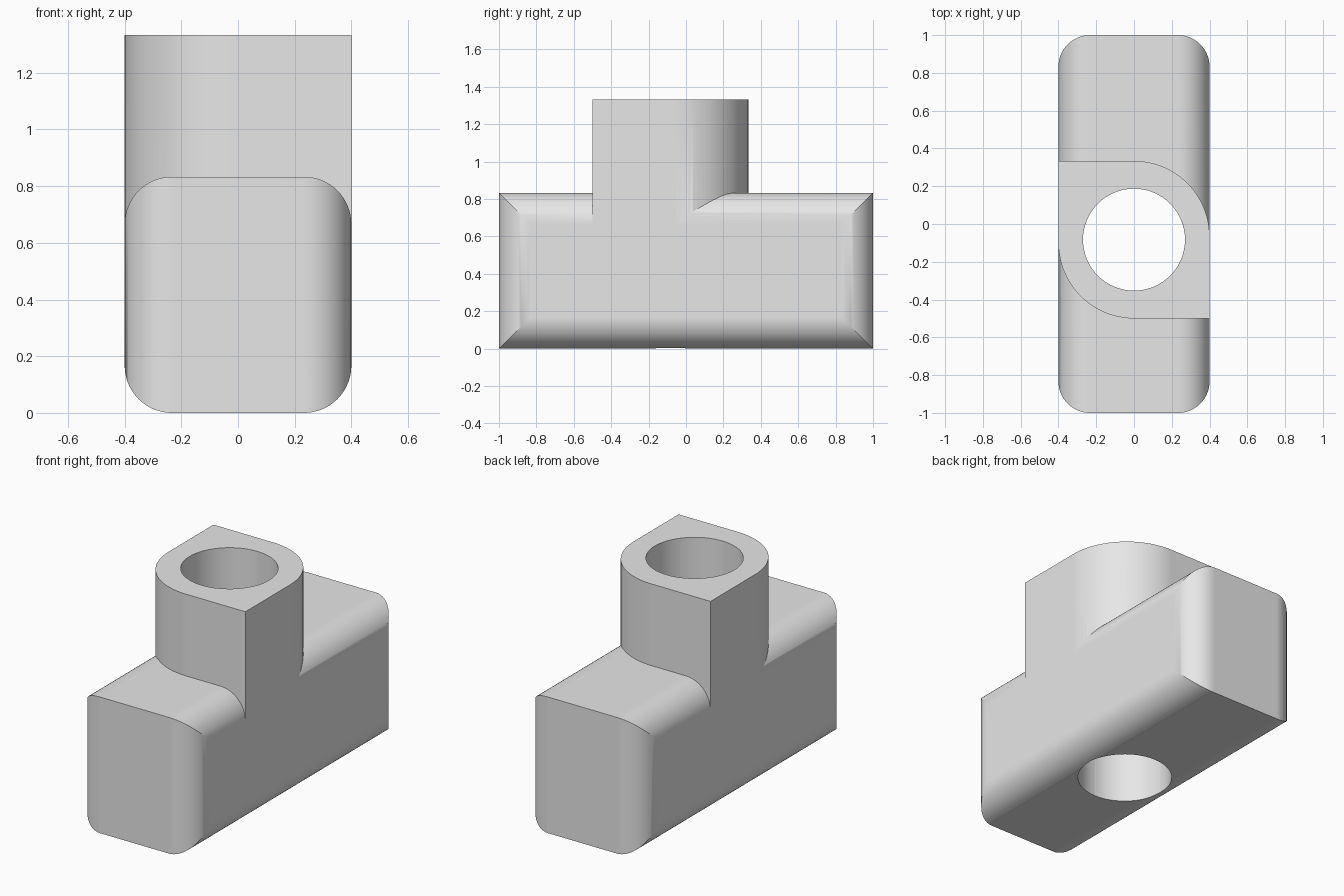
import bpy, bmesh, math
from mathutils import Matrix, Vector

default = bpy.data.objects.get("Cube")
if default:
    bpy.data.objects.remove(default, do_unlink=True)

HALF_W, HALF_L = 0.4, 1.0
BODY_H, TOP = 0.833, 1.333
EDGE_R, BOSS_R, HOLE_R = 0.167, 0.4, 0.27
BOSS_Y, BOSS_HALF = -0.083, 0.417
IDENTITY = Matrix.Identity(4)

grey = bpy.data.materials.new("light grey")
grey.use_nodes = True
color = (0.8, 0.8, 0.8, 1.0)
grey.diffuse_color = color
grey.node_tree.nodes["Principled BSDF"].inputs["Base Color"].default_value = color


def rounded_rect(half_x, half_y, radii, steps=16):
    """Outline counterclockwise from the +x +y corner, one radius per corner."""
    points = []
    for i, (sx, sy) in enumerate([(1, 1), (-1, 1), (-1, -1), (1, -1)]):
        r = radii[i]
        cx, cy = sx * (half_x - r), sy * (half_y - r)
        if r == 0:
            points.append((cx, cy))
            continue
        for k in range(steps + 1):
            a = math.pi / 2 * (i + k / steps)
            points.append((cx + r * math.cos(a), cy + r * math.sin(a)))
    return points


def prism(name, outline, low, high, matrix=IDENTITY):
    """Extrude an outline along its local z axis."""
    bm = bmesh.new()
    base = bm.faces.new([bm.verts.new((x, y, low)) for x, y in outline])
    result = bmesh.ops.extrude_face_region(bm, geom=[base])
    moved = [v for v in result["geom"] if isinstance(v, bmesh.types.BMVert)]
    bmesh.ops.translate(bm, verts=moved, vec=Vector((0, 0, high - low)))
    if base.is_valid and base.normal.z == 0:
        base.normal_update()
    bmesh.ops.transform(bm, matrix=matrix, verts=bm.verts)
    bmesh.ops.recalc_face_normals(bm, faces=bm.faces)
    mesh = bpy.data.meshes.new(name)
    bm.to_mesh(mesh)
    bm.free()
    mesh.materials.append(grey)
    obj = bpy.data.objects.new(name, mesh)
    bpy.context.collection.objects.link(obj)
    return obj


def activate(obj):
    bpy.ops.object.select_all(action="DESELECT")
    obj.select_set(True)
    bpy.context.view_layer.objects.active = obj


def combine(obj, other, operation):
    """Apply a boolean and discard the helper."""
    activate(obj)
    mod = obj.modifiers.new(operation, "BOOLEAN")
    mod.operation, mod.object, mod.solver = operation, other, "EXACT"
    bpy.ops.object.modifier_apply(modifier=mod.name)
    bpy.data.objects.remove(other, do_unlink=True)


# Long body: a rounded section along y, trimmed by a rounded plan outline
lay_down = Matrix.Translation((0, 0, BODY_H / 2)) @ Matrix.Rotation(math.pi / 2, 4, "X")
body = prism("tee_body", rounded_rect(HALF_W, BODY_H / 2, [EDGE_R] * 4),
             -HALF_L, HALF_L, lay_down)
plan = prism("plan_trim", rounded_rect(HALF_W, HALF_L, [EDGE_R] * 4), -0.2, TOP)
combine(body, plan, "INTERSECT")

# Upright boss with two opposite corners rounded
boss = prism("boss", rounded_rect(HALF_W, BOSS_HALF, [BOSS_R, 0, BOSS_R, 0], 24),
             0.5, TOP, Matrix.Translation((0, BOSS_Y, 0)))
combine(body, boss, "UNION")

# Bore through the boss and the body
circle = rounded_rect(HOLE_R, HOLE_R, [HOLE_R * 0.9999] * 4)
bore = prism("bore", circle, -0.2, TOP + 0.2, Matrix.Translation((0, BOSS_Y, 0)))
combine(body, bore, "DIFFERENCE")

# Smooth curves, crisp edges, flat faces kept flat
activate(body)
bpy.ops.object.shade_smooth_by_angle(angle=math.radians(25))
weighted = body.modifiers.new("even shading", "WEIGHTED_NORMAL")
weighted.keep_sharp = True
weighted.weight = 100
